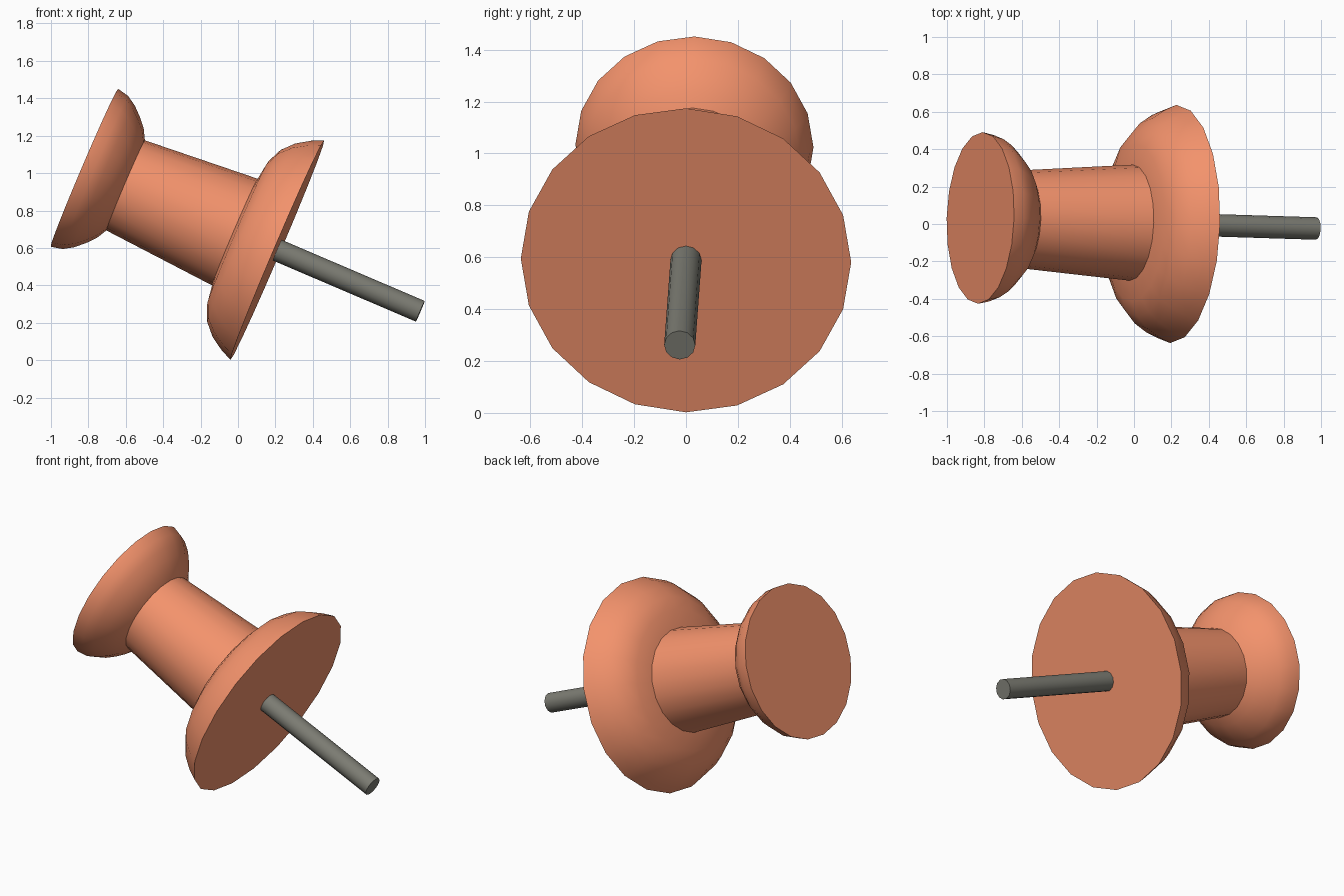
import bpy, bmesh, math
from mathutils import Vector, Matrix

if "Cube" in bpy.data.objects:
    bpy.data.objects.remove(bpy.data.objects["Cube"])

# Tilted frame: local z runs from the flat base up through the handle
axis = Vector((-0.920, 0.029, 0.393)).normalized()
across = Vector((0.393, 0, 0.920)).normalized()
across = (across - axis * across.dot(axis)).normalized()
side = axis.cross(across)
frame = Matrix((across, side, axis)).transposed().to_4x4()
frame.translation = Vector((0.21, 0.0, 0.588))


def material(name, color):
    mat = bpy.data.materials.new(name)
    mat.diffuse_color = color
    mat.use_nodes = True
    mat.node_tree.nodes["Principled BSDF"].inputs["Base Color"].default_value = mat.diffuse_color
    return mat


def lathe(name, profile, sides, mat):
    """Closed solid turned from (radius, height) points, capped at both ends."""
    bm = bmesh.new()
    rings = []
    for r, h in profile:
        rings.append([bm.verts.new((r * math.cos(2 * math.pi * i / sides),
                                    r * math.sin(2 * math.pi * i / sides), h))
                      for i in range(sides)])
    for a, b in zip(rings, rings[1:]):
        for i in range(sides):
            j = (i + 1) % sides
            bm.faces.new((a[i], a[j], b[j], b[i]))
    bm.faces.new(rings[0][::-1])
    bm.faces.new(rings[-1])
    bmesh.ops.recalc_face_normals(bm, faces=bm.faces)
    mesh = bpy.data.meshes.new(name)
    bm.to_mesh(mesh)
    bm.free()
    mesh.materials.append(mat)
    obj = bpy.data.objects.new(name, mesh)
    bpy.context.collection.objects.link(obj)
    obj.matrix_world = frame
    bpy.ops.object.select_all(action='DESELECT')
    obj.select_set(True)
    bpy.context.view_layer.objects.active = obj
    bpy.ops.object.shade_smooth_by_angle(angle=math.radians(32))
    return obj


coral = material("coral_plastic", (0.90, 0.29, 0.15, 1))
steel = material("dark_steel", (0.20, 0.20, 0.17, 1))

# Handle: domed base, tapered grip, flared head
lathe("handle", [
    (0.637, 0.0), (0.610, 0.062), (0.562, 0.136), (0.500, 0.194),
    (0.420, 0.230), (0.310, 0.246),
    (0.262, 0.882),
    (0.318, 0.913), (0.366, 0.955), (0.412, 1.005), (0.445, 1.058), (0.459, 1.122),
], 20, coral)

# Needle
lathe("needle", [(0.06, -0.832), (0.06, 0.03)], 12, steel)
